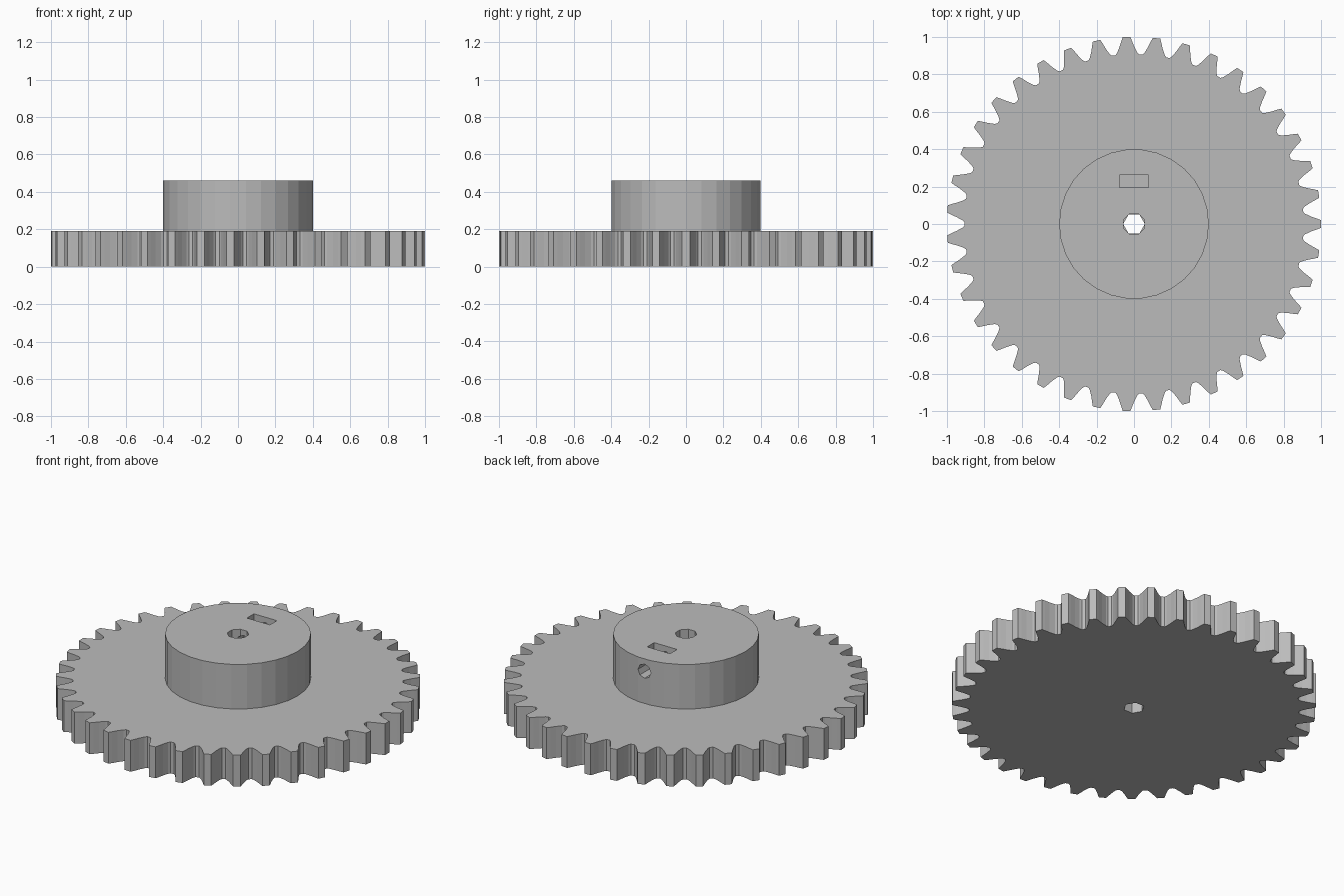
import bpy, bmesh
from math import sin, cos, pi, radians
from mathutils import Matrix

cube = bpy.data.objects.get("Cube")
if cube:
    bpy.data.objects.remove(cube, do_unlink=True)

TEETH = 39
PLATE_TOP, HUB_TOP = 0.19, 0.46
SCREW_Z = 0.385

grey = bpy.data.materials.new("plain grey")
grey.use_nodes = True
colour = (0.5, 0.5, 0.5, 1)
grey.diffuse_color = colour
grey.node_tree.nodes["Principled BSDF"].inputs["Base Color"].default_value = colour


def prism(name, outline, z0, z1, matrix=Matrix()):
    """Extrude a flat outline from z0 to z1."""
    bm = bmesh.new()
    base = bm.faces.new([bm.verts.new((x, y, z0)) for x, y in outline])
    top = bmesh.ops.extrude_face_region(bm, geom=[base])["geom"]
    bmesh.ops.translate(bm, vec=(0, 0, z1 - z0),
                        verts=[g for g in top if isinstance(g, bmesh.types.BMVert)])
    bmesh.ops.recalc_face_normals(bm, faces=bm.faces)
    bm.transform(matrix)
    mesh = bpy.data.meshes.new(name)
    bm.to_mesh(mesh)
    bm.free()
    mesh.materials.append(grey)
    obj = bpy.data.objects.new(name, mesh)
    bpy.context.collection.objects.link(obj)
    return obj


def polygon(radius, sides, turn=0.0):
    return [(radius * cos(2 * pi * i / sides + turn), radius * sin(2 * pi * i / sides + turn))
            for i in range(sides)]


def combine(target, tool, operation):
    """Add a boolean and keep the tool as a hidden helper."""
    mod = target.modifiers.new(tool.name, "BOOLEAN")
    mod.operation = operation
    mod.solver = "EXACT"
    mod.object = tool
    tool.hide_render = True
    tool.hide_viewport = True


# Toothed wheel: half a tooth as (radius, degrees from tooth centre)
half_tooth = [(0.907, 4.0), (0.918, 3.35), (0.95, 2.35), (0.98, 1.65), (1.0, 1.15)]
tooth = [(r, -a) for r, a in half_tooth] + [(r, a) for r, a in reversed(half_tooth)]
outline = []
for i in range(TEETH):
    for r, a in tooth:
        angle = 2 * pi * i / TEETH + radians(a)
        outline.append((r * cos(angle), r * sin(angle)))
wheel = prism("gear_wheel", outline, 0, PLATE_TOP)

# Raised hub, fused to the wheel
hub = prism("hub", polygon(0.4, 30), PLATE_TOP / 2, HUB_TOP)
combine(wheel, hub, "UNION")

# Shaft bore, in the plate and in the hub
combine(wheel, prism("plate_bore_cutter", polygon(0.058, 6), -0.1, PLATE_TOP + 0.01), "DIFFERENCE")
combine(wheel, prism("hub_bore_cutter", polygon(0.06, 8, pi / 8), PLATE_TOP, 0.6), "DIFFERENCE")

# Nut slot in the top of the hub
slot = [(-0.077, 0.195), (0.077, 0.195), (0.077, 0.262), (-0.077, 0.262)]
combine(wheel, prism("nut_slot_cutter", slot, 0.3, 0.6), "DIFFERENCE")

# Set screw hole from the back of the hub to the bore
sideways = Matrix.Translation((0, 0, SCREW_Z)) @ Matrix.Rotation(-pi / 2, 4, "X")
combine(wheel, prism("screw_hole_cutter", polygon(0.043, 8), 0.0, 0.5, sideways), "DIFFERENCE")
